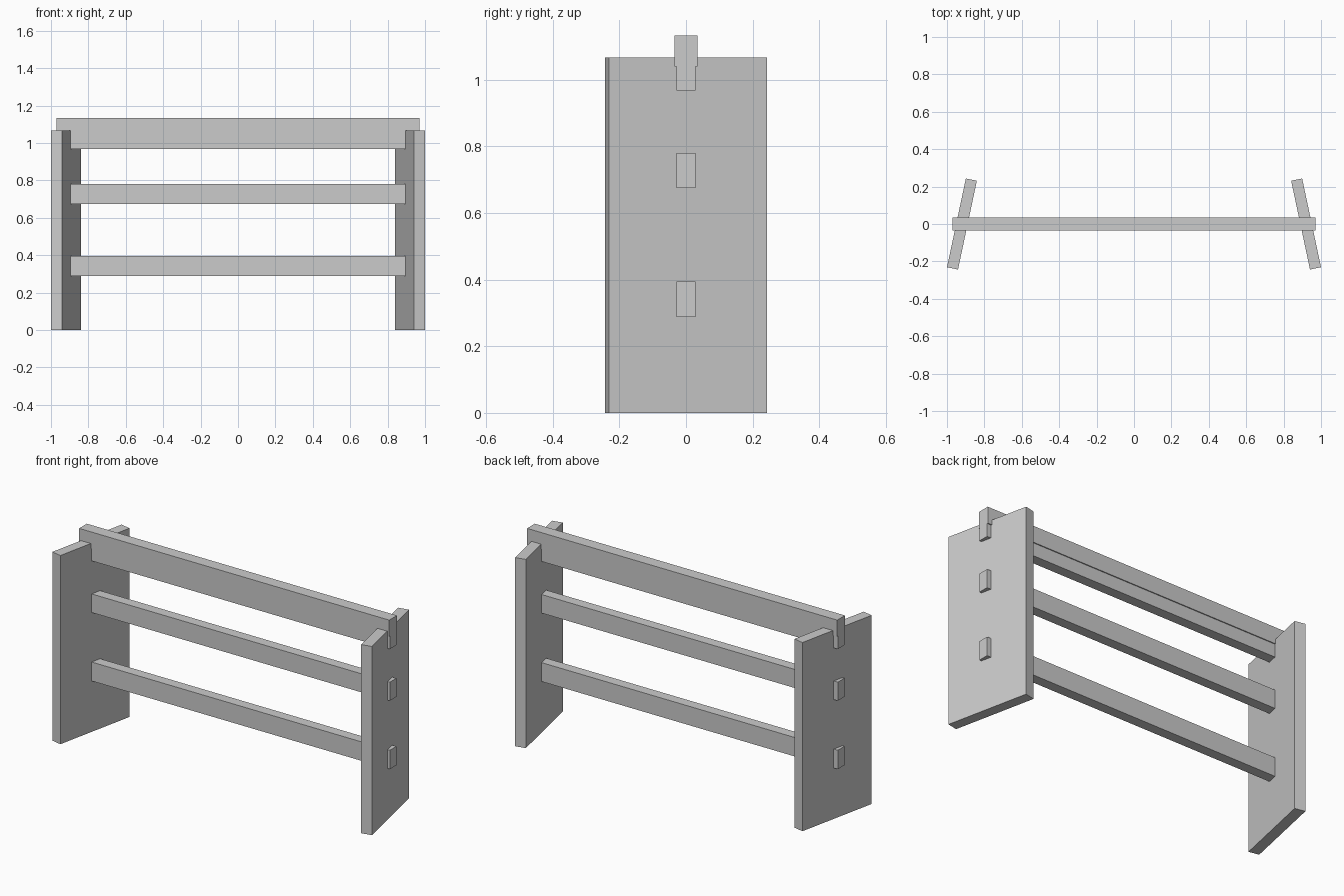
import bpy, bmesh, math

if "Cube" in bpy.data.objects:
    bpy.data.objects.remove(bpy.data.objects["Cube"])


def prism(name, profile, half_len):
    """Extrude a (y, z) profile along x, centred on x = 0."""
    bm = bmesh.new()
    face = bm.faces.new([bm.verts.new((-half_len, y, z)) for y, z in profile])
    ext = bmesh.ops.extrude_face_region(bm, geom=[face])
    verts = [v for v in ext["geom"] if isinstance(v, bmesh.types.BMVert)]
    bmesh.ops.translate(bm, verts=verts, vec=(2 * half_len, 0, 0))
    bmesh.ops.recalc_face_normals(bm, faces=bm.faces)
    mesh = bpy.data.meshes.new(name)
    bm.to_mesh(mesh)
    bm.free()
    obj = bpy.data.objects.new(name, mesh)
    bpy.context.collection.objects.link(obj)
    return obj


def rect(half_w, z0, z1):
    return [(-half_w, z0), (half_w, z0), (half_w, z1), (-half_w, z1)]


# Splayed end panels
for side, sx in (("left", -1), ("right", 1)):
    panel = prism(side + "_panel", rect(0.2425, 0, 1.067), 0.03)
    panel.location.x = sx * 0.92
    panel.rotation_euler.z = sx * math.radians(12)

# Two plain rails running through the panels
for name, z0, z1 in (("lower_rail", 0.288, 0.395), ("middle_rail", 0.675, 0.78)):
    prism(name, rect(0.029, z0, z1), 0.97)

# Top rail with a slightly wider upper half
w, n, step = 0.0345, 0.029, 1.04
prism("top_rail", [(-n, 0.967), (n, 0.967), (n, step), (w, step),
                   (w, 1.133), (-w, 1.133), (-w, step), (-n, step)], 0.97)
